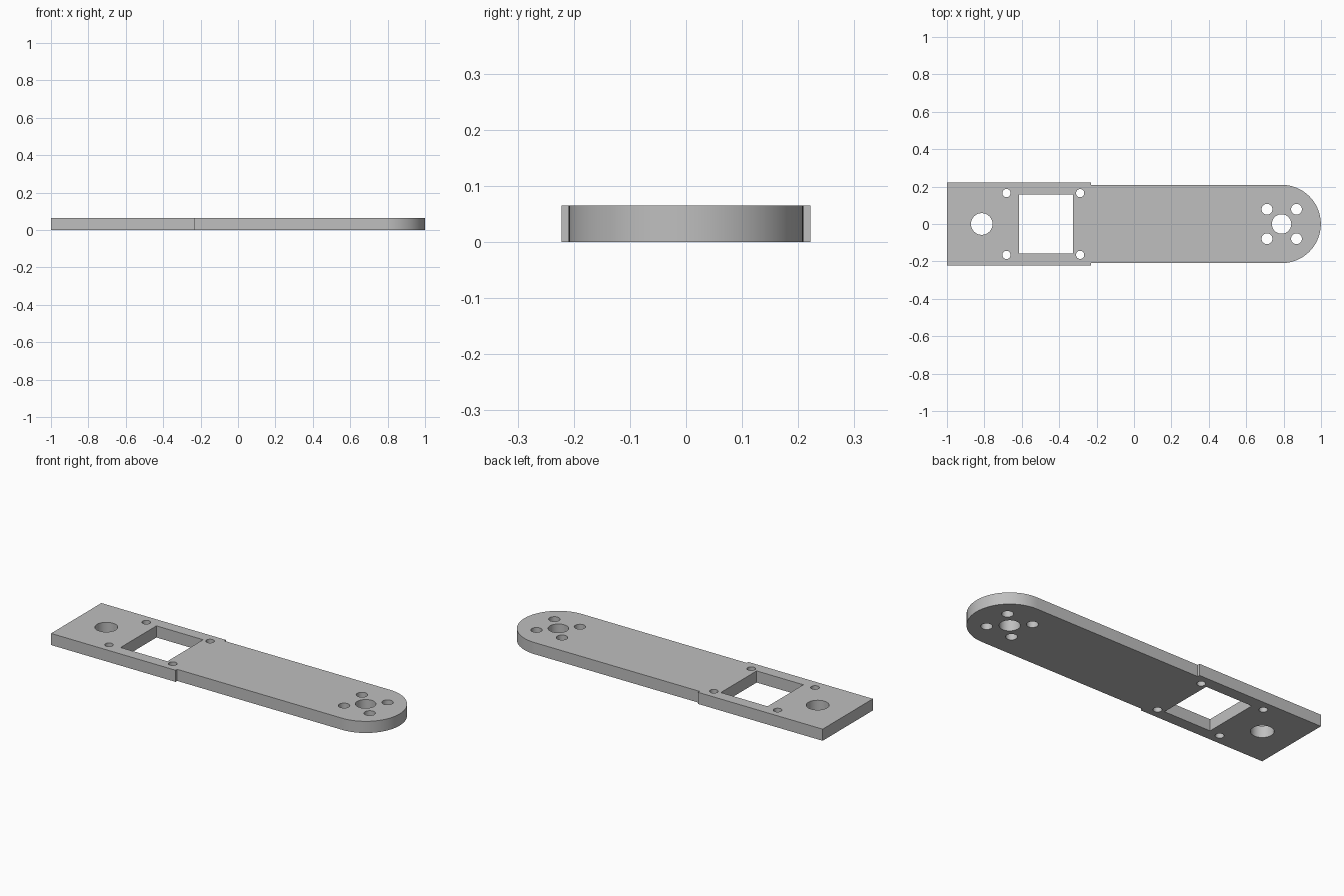
import bpy, bmesh
from math import sin, cos, pi

old = bpy.data.objects.get("Cube")
if old:
    bpy.data.objects.remove(old, do_unlink=True)

THICK = 0.065
WIDE, NARROW = 0.222, 0.208     # half widths of the two sections
STEP_X, PIVOT_X = -0.23, 0.79   # shoulder and rounded end centre

grey = bpy.data.materials.new("plain grey")
grey.use_nodes = True
grey.diffuse_color = (0.52, 0.52, 0.52, 1)
grey.node_tree.nodes["Principled BSDF"].inputs["Base Color"].default_value = grey.diffuse_color


def arc(x, y, r, start, end, n):
    return [(x + r * cos(start + (end - start) * i / n),
             y + r * sin(start + (end - start) * i / n)) for i in range(n + 1)]


def circle(x, y, r, n=40):
    return arc(x, y, r, 0, 2 * pi, n)[:-1]


# Outer outline: wide mount, shoulder, narrow arm with round end
loops = [[(-1, -WIDE), (STEP_X, -WIDE), (STEP_X, -NARROW)]
         + arc(PIVOT_X, 0, NARROW + 0.001, -pi / 2, pi / 2, 48)
         + [(STEP_X, NARROW), (STEP_X, WIDE), (-1, WIDE)]]

# Rectangular window, cable hole and pivot hole
loops.append([(-0.615, -0.158), (-0.326, -0.158), (-0.326, 0.158), (-0.615, 0.158)])
loops.append(circle(-0.814, 0, 0.058))
loops.append(circle(PIVOT_X - 0.001, 0, 0.052))

# Screw holes around the window and around the pivot
for sx in (-1, 1):
    for sy in (-1, 1):
        loops.append(circle(-0.485 + sx * 0.197, sy * 0.165, 0.022))
        loops.append(circle(PIVOT_X + sx * 0.079, sy * 0.079, 0.029))

# Filled flat curve, extruded to a plate
curve = bpy.data.curves.new("arm_plate", "CURVE")
curve.dimensions = "2D"
curve.fill_mode = "BOTH"
curve.extrude = THICK / 2
for pts in loops:
    spline = curve.splines.new("POLY")
    spline.points.add(len(pts) - 1)
    for p, (x, y) in zip(spline.points, pts):
        p.co = (x, y, THICK / 2, 1)
    spline.use_cyclic_u = True
plate = bpy.data.objects.new("arm_plate", curve)
bpy.context.collection.objects.link(plate)

bpy.ops.object.select_all(action="DESELECT")
plate.select_set(True)
bpy.context.view_layer.objects.active = plate
bpy.ops.object.convert(target="MESH")
plate = bpy.context.object

# Weld caps to walls and rest the plate on the floor
bm = bmesh.new()
bm.from_mesh(plate.data)
bmesh.ops.remove_doubles(bm, verts=bm.verts, dist=0.0002)
low = min(v.co.z for v in bm.verts)
bmesh.ops.translate(bm, verts=bm.verts, vec=(0, 0, -low))
bmesh.ops.recalc_face_normals(bm, faces=bm.faces)
bmesh.ops.dissolve_limit(bm, angle_limit=0.01, verts=[], edges=[
    e for e in bm.edges if len(e.link_faces) == 2 and all(abs(f.normal.z) > 0.9 for f in e.link_faces)])
bm.to_mesh(plate.data)
bm.free()
plate.data.materials.clear()
plate.data.materials.append(grey)
bpy.ops.object.shade_smooth_by_angle(angle=pi / 6)
